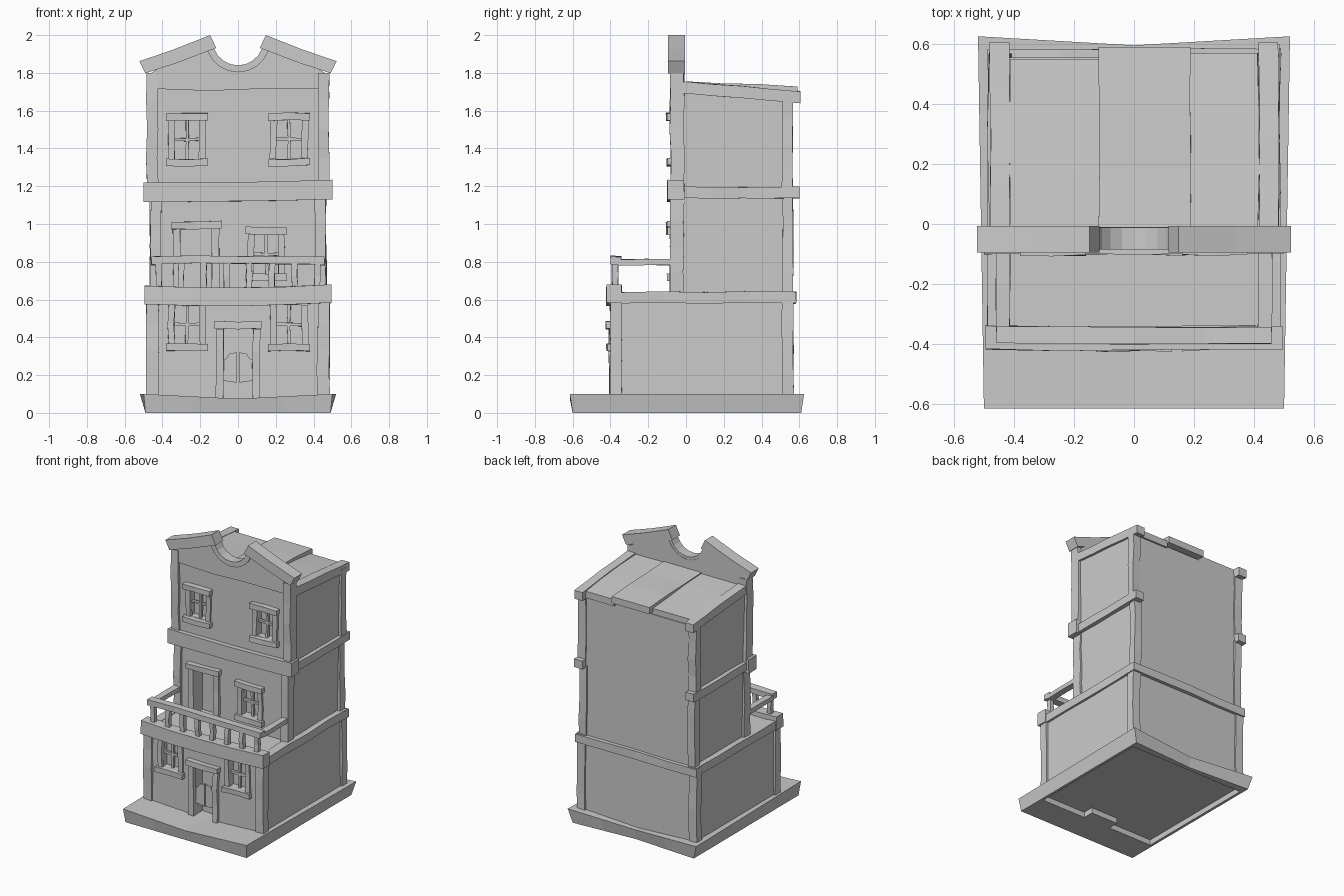
import bpy, bmesh, math, random

if "Cube" in bpy.data.objects:
    bpy.data.objects.remove(bpy.data.objects["Cube"])
random.seed(4)


def finish(name, bm):
    bmesh.ops.recalc_face_normals(bm, faces=bm.faces)
    me = bpy.data.meshes.new(name)
    bm.to_mesh(me)
    bm.free()
    ob = bpy.data.objects.new(name, me)
    bpy.context.collection.objects.link(ob)
    return ob


def add_box(bm, x, y, z, n=1, wob=0.0, warp=None):
    """Box split into n segments along its longest side, with hand-hewn wobble."""
    r = [x, y, z]
    a = max(range(3), key=lambda i: r[i][1] - r[i][0])
    b, c = [i for i in range(3) if i != a]
    rings = []
    for k in range(n + 1):
        ring = []
        sb, sc = random.uniform(-wob, wob), random.uniform(-wob, wob)
        for ib, ic in ((0, 0), (1, 0), (1, 1), (0, 1)):
            p = [0, 0, 0]
            p[a] = r[a][0] + (r[a][1] - r[a][0]) * k / n
            p[b] = r[b][ib] + sb + random.uniform(-wob, wob) * 0.5
            p[c] = r[c][ic] + sc + random.uniform(-wob, wob) * 0.5
            ring.append(bm.verts.new(warp(*p) if warp else p))
        rings.append(ring)
    for r0, r1 in zip(rings, rings[1:]):
        for i in range(4):
            j = (i + 1) % 4
            bm.faces.new((r0[i], r0[j], r1[j], r1[i]))
    bm.faces.new(rings[0])
    bm.faces.new(rings[-1][::-1])


def box(name, x, y, z, n=1, wob=0.0, warp=None):
    bm = bmesh.new()
    add_box(bm, x, y, z, n, wob, warp)
    return finish(name, bm)


def beam(name, x, y, z, n=3, wob=0.004, warp=None):
    return box(name, x, y, z, n, wob, warp)


def slab(name, pts, y0, y1):
    """Extrude an x-z outline from y0 to y1."""
    bm = bmesh.new()
    f = bm.faces.new([bm.verts.new((px, y0, pz)) for px, pz in pts])
    g = bmesh.ops.extrude_face_region(bm, geom=[f])
    for v in g["geom"]:
        if isinstance(v, bmesh.types.BMVert):
            v.co.y = y1
    return finish(name, bm)


def cut(body, holes):
    bm = bmesh.new()
    for h in holes:
        add_box(bm, *h)
    c = finish(body.name + "_cutter", bm)
    c.hide_render = True
    c.hide_set(True)
    m = body.modifiers.new("openings", 'BOOLEAN')
    m.operation, m.solver, m.object = 'DIFFERENCE', 'EXACT', c
    m.use_self = True


# Plinth: flared outwards, front and back edges dip in the middle
def flare(x, y, z):
    t = 1 if z > 0.04 else 0
    k = abs(x) / 0.49
    return (x * (1 + t * (0.02 if y < 0 else 0.06)),
            y + t * 0.015 * (1 if y > 0 else -1) - (0.03 * (1 - k) if y > 0 else 0),
            z - t * 0.025 * (1 - k))


bm = bmesh.new()
rings = []
for k in range(5):
    px = -0.49 + 0.98 * k / 4
    rings.append([bm.verts.new(flare(px, py, pz)) for py, pz in
                  ((-0.6, 0), (0.61, 0), (0.61, 0.1), (-0.6, 0.1))])
for r0, r1 in zip(rings, rings[1:]):
    for i in range(4):
        bm.faces.new((r0[i], r0[i - 1], r1[i - 1], r1[i]))
bm.faces.new(rings[0])
bm.faces.new(rings[-1])
plinth = finish("plinth", bm)
# Shallow recess underneath, stepping back behind the doorway
cut(plinth, [((-0.47, 0.47), (-0.31, 0.55), (-0.1, 0.04)),
             ((-0.47, -0.11), (-0.39, -0.30), (-0.1, 0.04)),
             ((0.11, 0.47), (-0.39, -0.30), (-0.1, 0.04))])

# Wall blocks with recessed openings; the upper block widens towards the top
F0, F1 = -0.385, -0.065       # front wall planes: ground floor, upper floors
lower = box("ground_floor_walls", (-0.47, 0.47), (F0, 0.557), (0.05, 0.635))
upper = box("upper_walls", (-0.445, 0.445), (F1, 0.555), (0.6, 1.725), 1, 0,
            lambda x, y, z: (x * (1.045 if z > 1 else 1), y, z - (0.06 if z > 1 and y > 0 else 0)))
# Windows: centre x, bottom z, top z, wall plane, has lintel
windows = [(-0.27, 0.365, 0.57, F0, 0), (0.27, 0.365, 0.57, F0, 0),
           (0.15, 0.735, 0.945, F1, 1),
           (-0.27, 1.345, 1.55, F1, 1), (0.27, 1.345, 1.55, F1, 1)]
# Doors: centre x, half width of opening, bottom z, top z, wall plane
doors = [(0, 0.08, 0.075, 0.445, F0), (-0.22, 0.085, 0.636, 0.975, F1)]
for body, plane in ((lower, F0), (upper, F1)):
    holes = [((x - 0.07, x + 0.07), (p - 0.1, p + 0.05), (a, b))
             for x, a, b, p, _ in windows if p == plane]
    holes += [((x - w, x + w), (p - 0.1, p + 0.09), (a, b))
              for x, w, a, b, p in doors if p == plane]
    cut(body, holes)

# Window trim
for i, (x, a, b, p, lintel) in enumerate(windows):
    nm = f"window_{i}_"
    beam(nm + "sill", (x - 0.11, x + 0.11), (p - 0.035, p + 0.01), (a - 0.037, a), 2)
    if lintel:
        beam(nm + "lintel", (x - 0.11, x + 0.11), (p - 0.038, p + 0.01), (b, b + 0.038), 2)
    for s in (-1, 1):
        c = x + s * 0.083
        beam(nm + "jamb", (c - 0.017, c + 0.017), (p - 0.015, p + 0.01), (a, b), 2)
    box(nm + "mullion", (x - 0.008, x + 0.008), (p + 0.012, p + 0.03), (a, b), 2, 0.003)
    m = (a + b) / 2
    box(nm + "crossbar", (x - 0.07, x + 0.07), (p + 0.012, p + 0.03), (m - 0.008, m + 0.008), 2, 0.003)

# Door trim
for i, (x, w, a, b, p) in enumerate(doors):
    nm = f"door_{i}_"
    beam(nm + "lintel", (x - w - 0.047, x + w + 0.047), (p - 0.038, p + 0.01), (b, b + 0.038), 2)
    for s in (-1, 1):
        c = x + s * (w + 0.018)
        beam(nm + "jamb", (c - 0.02, c + 0.02), (p - 0.022, p + 0.01), (a, b), 3)

# Swing doors with curved tops
for s in (-1, 1):
    slab("swing_door", [(s * px, pz) for px, pz in
         ((0.004, 0.16), (0.078, 0.17), (0.078, 0.28), (0.06, 0.29), (0.045, 0.315), (0.004, 0.32))],
         F0 + 0.005, F0 + 0.022)

# Corner posts, side beams and balcony sides, mirrored left and right
for s in (-1, 1):
    def X(a, b):
        return tuple(sorted((s * a, s * b)))
    beam("ground_front_post", X(0.42, 0.485), (-0.4, -0.34), (0.07, 0.6), 4)
    beam("ground_back_post", X(0.42, 0.485), (0.51, 0.57), (0.07, 0.6), 4)
    beam("middle_front_post", X(0.405, 0.462), (-0.083, -0.01), (0.62, 1.14), 4)
    beam("middle_back_post", X(0.41, 0.468), (0.51, 0.565), (0.62, 1.15), 4)
    beam("top_front_post", X(0.425, 0.483), (-0.083, -0.01), (1.2, 1.8), 4)
    beam("top_back_post", X(0.415, 0.478), (0.51, 0.565), (1.18, 1.68), 4)
    beam("ground_side_beam", X(0.42, 0.487), (-0.36, 0.57), (0.58, 0.64), 4)
    beam("middle_side_beam", X(0.42, 0.485), (-0.02, 0.6), (1.135, 1.195), 4)
    box("eaves_side_beam", X(0.415, 0.48), (-0.02, 0.605), (1.695, 1.757), 4, 0.003,
        lambda x, y, z: (x, y, z - 0.085 * (y + 0.02)))
    beam("balcony_side_rail", X(0.41, 0.457), (-0.36, -0.06), (0.783, 0.815), 2)


# Front and back floor bands, sagging in the middle
def sag(x, y, z):
    return (x, y, z - 0.01 * math.cos(x * 3.1 + 0.5))


beam("balcony_front_band", (-0.495, 0.495), (-0.42, -0.34), (0.578, 0.675), 4, 0.004, sag)
beam("ground_back_beam", (-0.49, 0.49), (0.52, 0.582), (0.58, 0.64), 4)
beam("middle_front_band", (-0.5, 0.5), (-0.1, -0.01), (1.125, 1.228), 4, 0.004, sag)

# Balcony rail and balusters
beam("balcony_front_rail", (-0.458, 0.458), (-0.4, -0.345), (0.788, 0.828), 4)
for k in range(8):
    x = -0.42 + 0.12 * k
    beam("baluster", (x - 0.016, x + 0.016), (-0.39, -0.36), (0.65, 0.8), 2)

# Roof panels sloping to the back; the middle one is raised
for nm, x, y1, top, drop in (("left", (-0.415, -0.11), 0.55, 1.75, 0.085),
                             ("middle", (-0.115, 0.19), 0.59, 1.757, 0.045),
                             ("right", (0.185, 0.415), 0.57, 1.75, 0.085)):
    box("roof_panel_" + nm, x, (-0.02, y1), (top - 0.05, top), 3, 0.003,
        lambda x, y, z: (x, y, z - drop * y))

# Gable wall, scooped arc and sloping copings


def arc(r, a0=200, a1=340, n=8):
    return [(r * math.cos(math.radians(a0 + (a1 - a0) * i / n)),
             1.975 + r * math.sin(math.radians(a0 + (a1 - a0) * i / n))) for i in range(n + 1)]


slab("gable_wall", [(-0.46, 1.8), (-0.425, 1.715), (-0.15, 1.705), (0.1, 1.715), (0.425, 1.715),
                    (0.46, 1.8), (0.35, 1.865)] + arc(0.155)[::-1] + [(-0.35, 1.865)], -0.076, -0.01)
slab("gable_arc_trim", arc(0.135) + arc(0.172)[::-1], -0.085, -0.012)
for s in (-1, 1):
    slab("gable_coping", [(s * px, pz) for px, pz in
         ((0.49, 1.798), (0.522, 1.862), (0.34, 1.924), (0.148, 2.0), (0.115, 1.932), (0.32, 1.854))],
         -0.095, -0.006)
